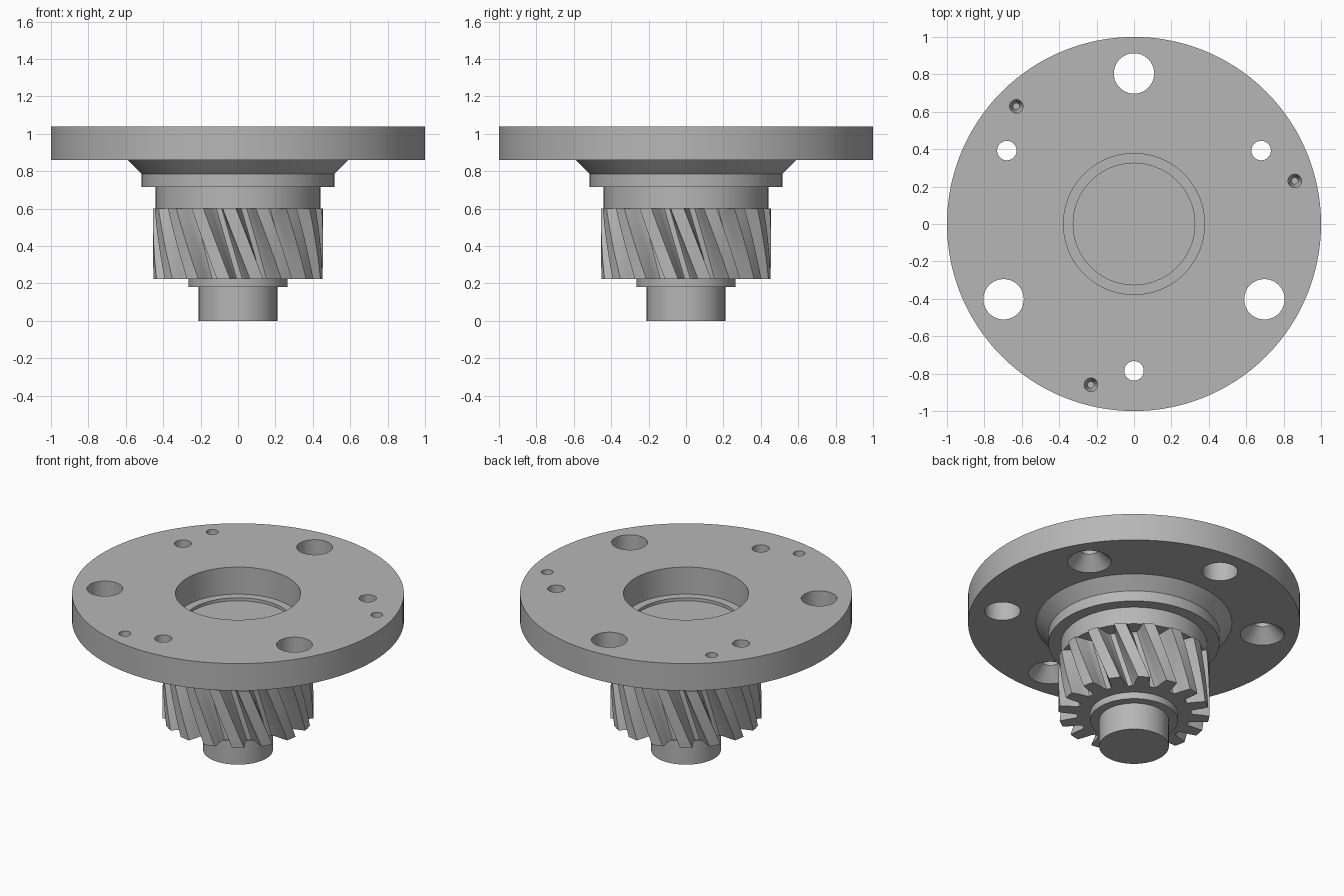
import bpy, bmesh
from math import cos, sin, pi, radians
from mathutils import Matrix

cube = bpy.data.objects.get("Cube")
if cube:
    bpy.data.objects.remove(cube, do_unlink=True)

steel = bpy.data.materials.new("steel grey")
steel.use_nodes = True
GREY = (0.47, 0.47, 0.47, 1)
steel.diffuse_color = GREY
steel.node_tree.nodes["Principled BSDF"].inputs["Base Color"].default_value = GREY


def loft(bm, rings):
    """Skin a stack of closed rings (bottom to top) and cap both ends."""
    rows = [[bm.verts.new(p) for p in ring] for ring in rings]
    n = len(rows[0])
    for low, high in zip(rows, rows[1:]):
        for i in range(n):
            j = (i + 1) % n
            bm.faces.new((low[i], low[j], high[j], high[i]))
    bm.faces.new(rows[0][::-1])
    bm.faces.new(rows[-1])


def lathe(bm, profile, sides, x=0, y=0):
    """Turn a radius/height profile around a vertical axis at x, y."""
    turn = [2 * pi * i / sides for i in range(sides)]
    loft(bm, [[(x + r * cos(a), y + r * sin(a), z) for a in turn] for r, z in profile])


def finish(bm, name):
    bmesh.ops.recalc_face_normals(bm, faces=bm.faces)
    mesh = bpy.data.meshes.new(name)
    bm.to_mesh(mesh)
    bm.free()
    mesh.materials.append(steel)
    obj = bpy.data.objects.new(name, mesh)
    bpy.context.collection.objects.link(obj)
    return obj


def smooth(obj):
    bpy.ops.object.select_all(action='DESELECT')
    obj.select_set(True)
    bpy.context.view_layer.objects.active = obj
    bpy.ops.object.shade_smooth_by_angle(angle=radians(25))


# Turned body: shaft end, washer step, neck, collar, cone and flange
TOP, UNDER = 1.04, 0.86
bm = bmesh.new()
lathe(bm, [(0.21, 0), (0.21, 0.18), (0.265, 0.18), (0.265, 0.3), (0.33, 0.3),
           (0.33, 0.6), (0.44, 0.6), (0.44, 0.715), (0.515, 0.715), (0.515, 0.785),
           (0.59, UNDER), (1, UNDER), (1, TOP)], 128)
body = finish(bm, "flanged_body")

# Cutters: centre bore, bolt holes, countersunk screw holes, blind pin holes
bm = bmesh.new()
lathe(bm, [(0.325, 0.84), (0.325, UNDER), (0.377, UNDER), (0.377, 1.1)], 96)
for k in range(3):
    a = radians(90 + 120 * k)
    lathe(bm, [(0.108, 0.8), (0.108, 1.1)], 40, 0.805 * cos(a), 0.805 * sin(a))
    a = radians(30 + 120 * k)
    lathe(bm, [(0.143, UNDER - 0.01), (0.052, UNDER + 0.081), (0.052, 1.1)], 40,
          0.785 * cos(a), 0.785 * sin(a))
    a = radians(15 + 120 * k)
    lathe(bm, [(0.018, 0.92), (0.036, 0.98), (0.036, 1.1)], 24,
          0.89 * cos(a), 0.89 * sin(a))
cutter = finish(bm, "hole_cutter")
cutter.hide_render = True

cut = body.modifiers.new("holes", 'BOOLEAN')
cut.operation = 'DIFFERENCE'
cut.solver = 'EXACT'
cut.object = cutter
bpy.context.view_layer.objects.active = body
bpy.ops.object.modifier_apply(modifier="holes")
bpy.data.objects.remove(cutter, do_unlink=True)
smooth(body)

# Helical pinion: half tooth outline as (fraction of pitch, radius), mirrored
TEETH, TWIST, LEVELS = 16, radians(-18.5), 12
half = [(0.2, 0.455), (0.25, 0.42), (0.285, 0.39), (0.325, 0.36), (0.39, 0.343)]
tooth = [(-f, r) for f, r in reversed(half)] + [(0, 0.455)] + half
pitch = 2 * pi / TEETH
phase = radians(-90 - 9.9)
outline = [(phase + (t + f) * pitch, r) for t in range(TEETH) for f, r in tooth]
bm = bmesh.new()
rings = []
for k in range(LEVELS + 1):
    s = k / LEVELS
    rings.append([(r * cos(a + TWIST * s), r * sin(a + TWIST * s), 0.225 + 0.375 * s)
                  for a, r in outline])
loft(bm, rings)
smooth(finish(bm, "helical_gear"))
